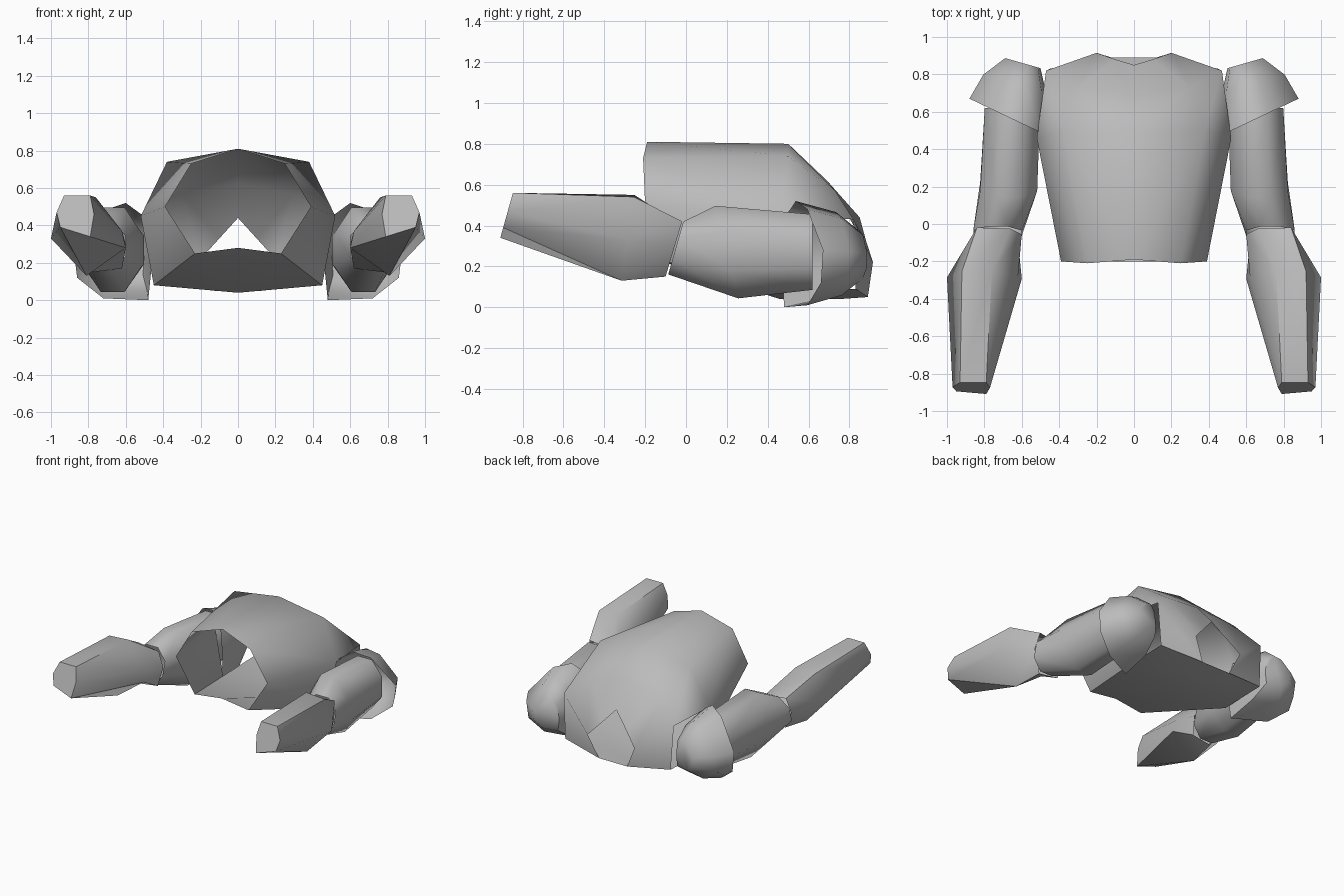
import bpy
import bmesh
import math

cube = bpy.data.objects.get("Cube")
if cube:
    bpy.data.objects.remove(cube, do_unlink=True)

grey = bpy.data.materials.new("plain_grey")
grey.use_nodes = True
colour = (0.5, 0.5, 0.5, 1)
grey.diffuse_color = colour
grey.node_tree.nodes["Principled BSDF"].inputs["Base Color"].default_value = colour


def loft(name, rings, closed=True, cap_end=False, openings=()):
    """Skin a series of equal-sized rings; openings lists (ring, side) faces left out."""
    bm = bmesh.new()
    loops = [[bm.verts.new(point) for point in ring] for ring in rings]
    count = len(rings[0])
    sides = count if closed else count - 1
    for r, (first, second) in enumerate(zip(loops, loops[1:])):
        for s in range(sides):
            if (r, s) not in openings:
                n = (s + 1) % count
                bm.faces.new((first[s], first[n], second[n], second[s]))
    if cap_end:
        bm.faces.new(loops[-1])
    bmesh.ops.recalc_face_normals(bm, faces=bm.faces)
    mesh = bpy.data.meshes.new(name)
    bm.to_mesh(mesh)
    bm.free()
    mesh.materials.append(grey)
    part = bpy.data.objects.new(name, mesh)
    bpy.context.collection.objects.link(part)
    return part


def smooth(part, degrees):
    bpy.ops.object.select_all(action="DESELECT")
    part.select_set(True)
    bpy.context.view_layer.objects.active = part
    bpy.ops.object.shade_smooth_by_angle(angle=math.radians(degrees))


def both_sides(name, rings, **options):
    """Build the left part and its mirrored right partner."""
    for side, sign in (("left", 1), ("right", -1)):
        flipped = [[(sign * x, y, z) for x, y, z in ring] for ring in rings]
        smooth(loft(side + "_" + name, flipped, **options), 60)


def oval(centre, width, height, lean=0.0, sides=8):
    """Ring around the arm, leaning along y with height."""
    x, y, z = centre
    ring = []
    for i in range(sides):
        angle = math.tau * (i + 0.5) / sides
        c, s = math.cos(angle), math.sin(angle)
        ring.append((x + width * c, y + lean * s, z + height * s))
    return ring


# Torso shell: half rings from ridge to underside, open at hem, neck and armholes
hem = [(0, -.19, .81), (.25, -.21, .73), (.39, -.2, .5), (.23, -.2, .25), (0, -.2, .28)]
chest = [(0, .5, .8), (.38, .5, .74), (.52, .46, .45), (.45, .46, .08), (0, .46, .04)]
yoke = [(0, .69, .62), (.3, .73, .57), (.47, .82, .43), (.45, .83, .09), (0, .75, .04)]
neck = [(0, .85, .44), (.1, .88, .33), (.2, .915, .22), (.12, .89, .05), (0, .89, .05)]
torso = loft("torso", [hem, chest, yoke, neck], closed=False, openings={(1, 2)})
mirror = torso.modifiers.new("mirror", "MIRROR")
mirror.use_clip = True
smooth(torso, 60)

# Shoulder caps: a slanted rim shrinking to a rounded back
rim_outline = [(.49, .44), (.6, .52), (.72, .48), (.88, .28), (.86, .12), (.72, .01), (.48, 0), (.46, .2)]
rim = [(x, .48 + (x - .48) * .475, z) for x, z in rim_outline]


def shrunk(centre, scale):
    cx, cy, cz = centre
    return [(cx + (x - .66) * scale, cy + (y - .57) * scale * .6, cz + (z - .25) * scale)
            for x, y, z in rim]


both_sides("shoulder_cap", [rim, shrunk((.63, .75, .25), .8), shrunk((.59, .86, .25), .45)],
           cap_end=True)

# Upper arms: from inside the cap to the elbow
both_sides("upper_arm", [
    oval((.65, .62, .27), .16, .2),
    oval((.67, .2, .27), .165, .245, -.06),
    oval((.73, -.05, .29), .14, .14, .04),
])

# Forearms: flared after the elbow, tapering to a closed wrist
elbow_outline = [(.66, .4), (.84, .42), (.86, .3), (.78, .15), (.62, .17), (.6, .3)]
flare_outline = [(.76, .55), (.92, .54), (1, .33), (.81, .13), (.6, .28), (.62, .37)]
wrist_outline = [(.79, .56), (.93, .56), (.97, .47), (.95, .39), (.79, .34), (.77, .46)]


def slanted(outline, y, slope):
    return [(x, y + slope * (z - .3), z) for x, z in outline]


both_sides("forearm", [
    slanted(elbow_outline, -.055, .3),
    slanted(flare_outline, -.29, .15),
    slanted(wrist_outline, -.92, .28),
], cap_end=True)
